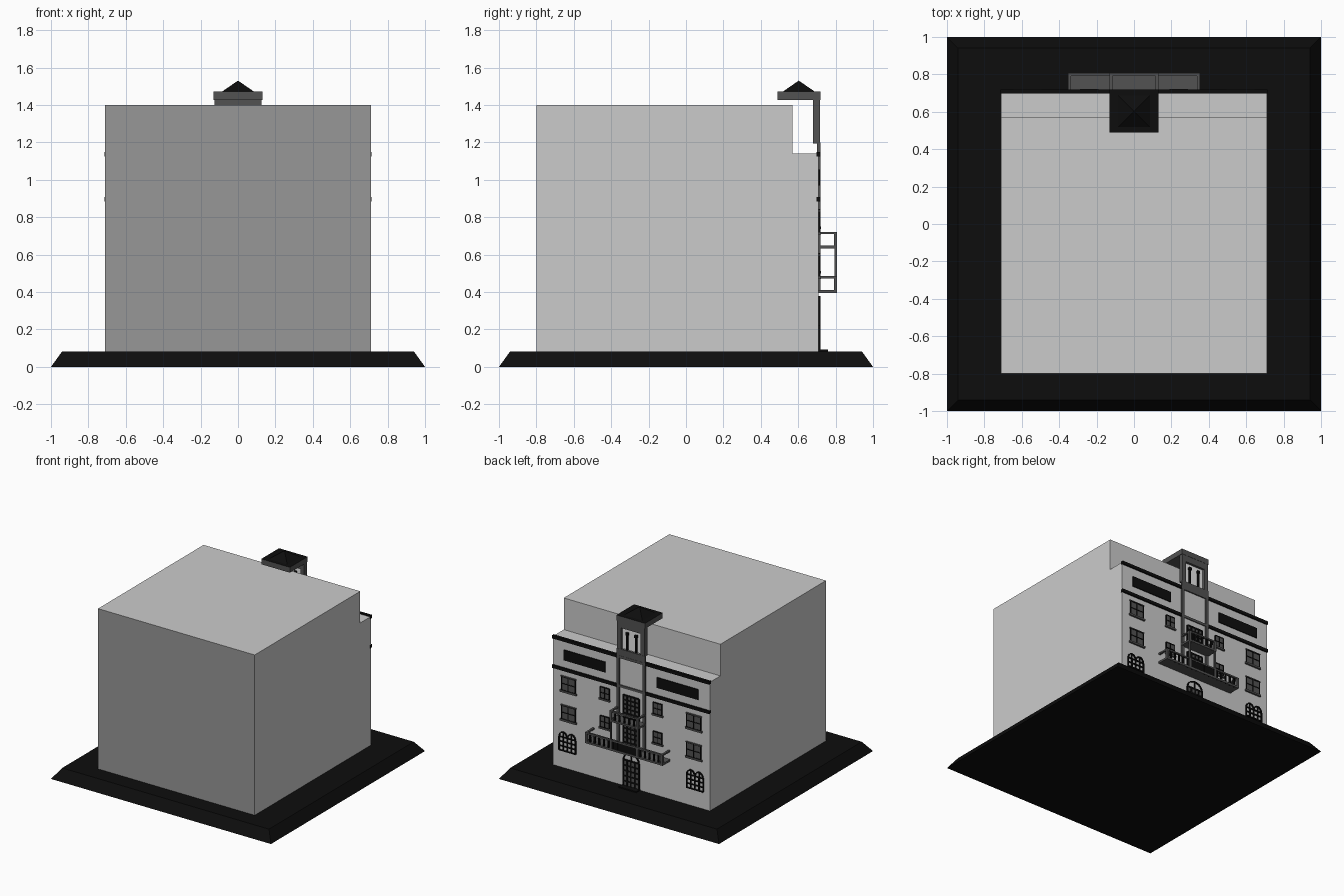
import bpy, bmesh
from math import pi, cos, sin
from mathutils import Matrix, Vector

old = bpy.data.objects.get("Cube")
if old:
    bpy.data.objects.remove(old, do_unlink=True)


def material(name, v):
    m = bpy.data.materials.new(name)
    m.use_nodes = True
    m.diffuse_color = (v, v, v, 1)
    m.node_tree.nodes["Principled BSDF"].inputs["Base Color"].default_value = (v, v, v, 1)
    return m


WALL = material("pale_wall", 0.6)
SHADE = material("mid_grey_wall", 0.31)
BLACK = material("black", 0.004)
GREY = material("dark_grey", 0.085)
WHITE = material("white", 1.0)
FACE = 0.708  # y of the decorated wall


def finish(name, bm, *mats):
    bmesh.ops.recalc_face_normals(bm, faces=bm.faces)
    me = bpy.data.meshes.new(name)
    bm.to_mesh(me)
    bm.free()
    for m in mats:
        me.materials.append(m)
    ob = bpy.data.objects.new(name, me)
    bpy.context.collection.objects.link(ob)
    return ob


def boxes(name, mat, *specs):
    """One object from boxes given as (x0, x1, y0, y1, z0, z1)."""
    bm = bmesh.new()
    for x0, x1, y0, y1, z0, z1 in specs:
        size = Matrix.Diagonal((x1 - x0, y1 - y0, z1 - z0, 1))
        mid = Matrix.Translation(((x0 + x1) / 2, (y0 + y1) / 2, (z0 + z1) / 2))
        bmesh.ops.create_cube(bm, size=1, matrix=mid @ size)
    return finish(name, bm, mat)


def prism(name, points, offset, *mats):
    bm = bmesh.new()
    face = bm.faces.new([bm.verts.new(p) for p in points])
    ext = bmesh.ops.extrude_face_region(bm, geom=[face], use_keep_orig=True)
    verts = [g for g in ext["geom"] if isinstance(g, bmesh.types.BMVert)]
    bmesh.ops.translate(bm, vec=Vector(offset), verts=verts)
    return finish(name, bm, *mats)


def frustum(name, mat, half, top, z0, z1, y=0):
    bm = bmesh.new()
    bmesh.ops.create_cone(bm, cap_ends=True, segments=4, radius1=half * 2 ** 0.5,
                          radius2=top * 2 ** 0.5, depth=z1 - z0,
                          matrix=Matrix.Translation((0, y, (z0 + z1) / 2)) @ Matrix.Rotation(pi / 4, 4, 'Z'))
    return finish(name, bm, mat)


def grid_bars(x, w, z0, z1, cols, rows, t=0.008):
    """Outer frame and glazing bars of a rectangular opening."""
    out = []
    for i in range(cols + 1):
        c = x - w / 2 + w * i / cols
        out.append((c - t / 2, c + t / 2, FACE, FACE + 0.01, z0, z1))
    for i in range(rows + 1):
        c = z0 + (z1 - z0) * i / rows
        out.append((x - w / 2, x + w / 2, FACE, FACE + 0.01, c - t / 2, c + t / 2))
    return out


def arch_rim(name, x, w, z, rise, t=0.009):
    """Black arch over an opening, with two radial bars."""
    n = 10
    def curve(k):
        return [(x + (w / 2 - k) * cos(pi * i / n), FACE, z + (rise - k) * sin(pi * i / n))
                for i in range(n + 1)]
    prism(name, curve(0) + curve(t)[::-1], (0, 0.01, 0), BLACK)
    boxes(name + "_bar", BLACK, (x - 0.004, x + 0.004, FACE, FACE + 0.008, z, z + rise))


# Ground slab and stepped main block
frustum("ground_slab", BLACK, 1.0, 0.94, 0, 0.083)
profile = [(-0.8, 0.08), (FACE, 0.08), (FACE, 1.14), (0.57, 1.14), (0.57, 1.4), (-0.8, 1.4)]
block = prism("main_block", [(-0.712, y, z) for y, z in profile], (1.424, 0, 0), WALL, SHADE)
for p in block.data.polygons:
    p.material_index = 1 if p.normal.y < -0.9 else 0

# Windows, panels and cornices, mirrored about the centre line
for side, s in (("left", 1), ("right", -1)):
    def span(a, b):
        return (min(s * a, s * b), max(s * a, s * b))
    a, b = span(0.13, 0.714)
    boxes(side + "_cornices", BLACK,
          (a, b, FACE - 0.01, FACE + 0.012, 1.125, 1.15),
          (a, b, FACE - 0.01, FACE + 0.012, 0.883, 0.908))
    boxes(side + "_long_panel", BLACK, (*span(0.235, 0.61), FACE, FACE + 0.008, 0.97, 1.055))

    for level, z in (("lower", 0.54), ("upper", 0.777)):
        x = s * 0.57
        tag = side + "_" + level
        boxes(tag + "_window", GREY, (x - 0.062, x + 0.062, FACE, FACE + 0.006, z - 0.055, z + 0.055))
        boxes(tag + "_window_bars", BLACK, *grid_bars(x, 0.124, z - 0.055, z + 0.055, 2, 2, 0.006))
        boxes(tag + "_window_ledges", GREY,
              (x - 0.075, x + 0.075, FACE, FACE + 0.014, z - 0.07, z - 0.055),
              (x - 0.07, x + 0.07, FACE, FACE + 0.01, z + 0.055, z + 0.063))
        x, z = s * 0.24, z + 0.02
        boxes(tag + "_small_window", GREY, (x - 0.04, x + 0.04, FACE, FACE + 0.006, z - 0.045, z + 0.045))
        boxes(tag + "_small_window_bars", BLACK, *grid_bars(x, 0.08, z - 0.045, z + 0.045, 2, 2, 0.006))
        boxes(tag + "_small_window_ledge", GREY, (x - 0.05, x + 0.05, FACE, FACE + 0.014, z - 0.06, z - 0.047))

    # Arched ground-floor window with open lattice
    x = s * 0.58
    boxes(side + "_arched_window_bars", BLACK, *grid_bars(x, 0.15, 0.225, 0.335, 4, 3))
    for k in (-1, 1):
        arch_rim(side + "_window_arch_" + ("a" if k < 0 else "b"), x + k * 0.0375, 0.08, 0.335, 0.045)

# Central doors, one per floor
for name, z0, z1 in (("ground_door", 0.085, 0.30), ("middle_door", 0.41, 0.60), ("upper_door", 0.65, 0.83)):
    boxes(name, GREY, (-0.065, 0.065, FACE, FACE + 0.005, z0, z1))
    boxes(name + "_bars", BLACK, *grid_bars(0, 0.14, z0, z1, 4, 5, 0.011))
arch_rim("ground_door_arch", 0, 0.15, 0.30, 0.065)
boxes("door_step", BLACK, (-0.08, 0.08, FACE, 0.76, 0.08, 0.092))

# Central pilasters running up to the tower
boxes("pilasters", GREY, *[(c - 0.012, c + 0.012, FACE, FACE + 0.01, 0.41, 1.2) for c in (-0.118, 0.118)])
boxes("centre_bands", GREY, (-0.13, 0.13, FACE, FACE + 0.01, 1.125, 1.145),
      (-0.13, 0.13, FACE, FACE + 0.008, 0.885, 0.905))


# Balconies
def balcony(name, half, z, top):
    y1 = 0.808
    boxes(name + "_floor", GREY, (-half, half, FACE, y1, z, z + 0.016))
    rails = [(-half, half, y1 - 0.016, y1, top - 0.012, top)]
    rails += [(c - 0.008, c + 0.008, FACE, y1, top - 0.012, top) for c in (-half + 0.008, half - 0.008)]
    rails += [(c - 0.009, c + 0.009, y1 - 0.018, y1, z, top) for c in (-half + 0.009, -0.122, 0.122, half - 0.009)]
    boxes(name + "_rails", GREY, *rails)
    n = round(half * 2 / 0.042)
    xs = [-half + 2 * half * i / n for i in range(1, n)]
    bars = [(x - 0.006, x + 0.006, y1 - 0.014, y1 - 0.002, z, top) for x in xs]
    boxes(name + "_balusters", BLACK, *bars)


balcony("lower_balcony", 0.352, 0.395, 0.485)
balcony("upper_balcony", 0.131, 0.632, 0.722)
boxes("balcony_centre_panel", BLACK, (-0.115, 0.115, 0.796, 0.805, 0.408, 0.478))
boxes("balcony_posts", GREY, *[(c - 0.006, c + 0.006, 0.794, 0.806, 0.48, 0.64) for c in (-0.122, 0.122)])

# Small tower: framed opening, columns, flat cap and pyramid
boxes("tower_frame", GREY,
      (-0.125, -0.09, 0.68, 0.716, 1.195, 1.43), (0.09, 0.125, 0.68, 0.716, 1.195, 1.43),
      (-0.09, 0.09, 0.68, 0.716, 1.375, 1.43), (-0.125, 0.125, 0.70, 0.716, 1.14, 1.2))
boxes("tower_backing", WHITE, (-0.09, 0.09, 0.69, 0.696, 1.2, 1.375))
cols = []
for c in (-0.04, 0.04):
    cols += [(c - 0.006, c + 0.006, 0.685, 0.711, 1.2, 1.33),
             (c - 0.011, c + 0.011, 0.684, 0.714, 1.325, 1.345)]
boxes("tower_columns", BLACK, *cols)
cap = boxes("tower_cap", GREY, (-0.13, 0.13, 0.488, 0.718, 1.428, 1.472))
cap.data.materials.append(BLACK)
for p in cap.data.polygons:
    p.material_index = 1 if p.normal.z > 0.9 else 0
frustum("tower_pyramid", BLACK, 0.085, 0.001, 1.472, 1.53, 0.603)
